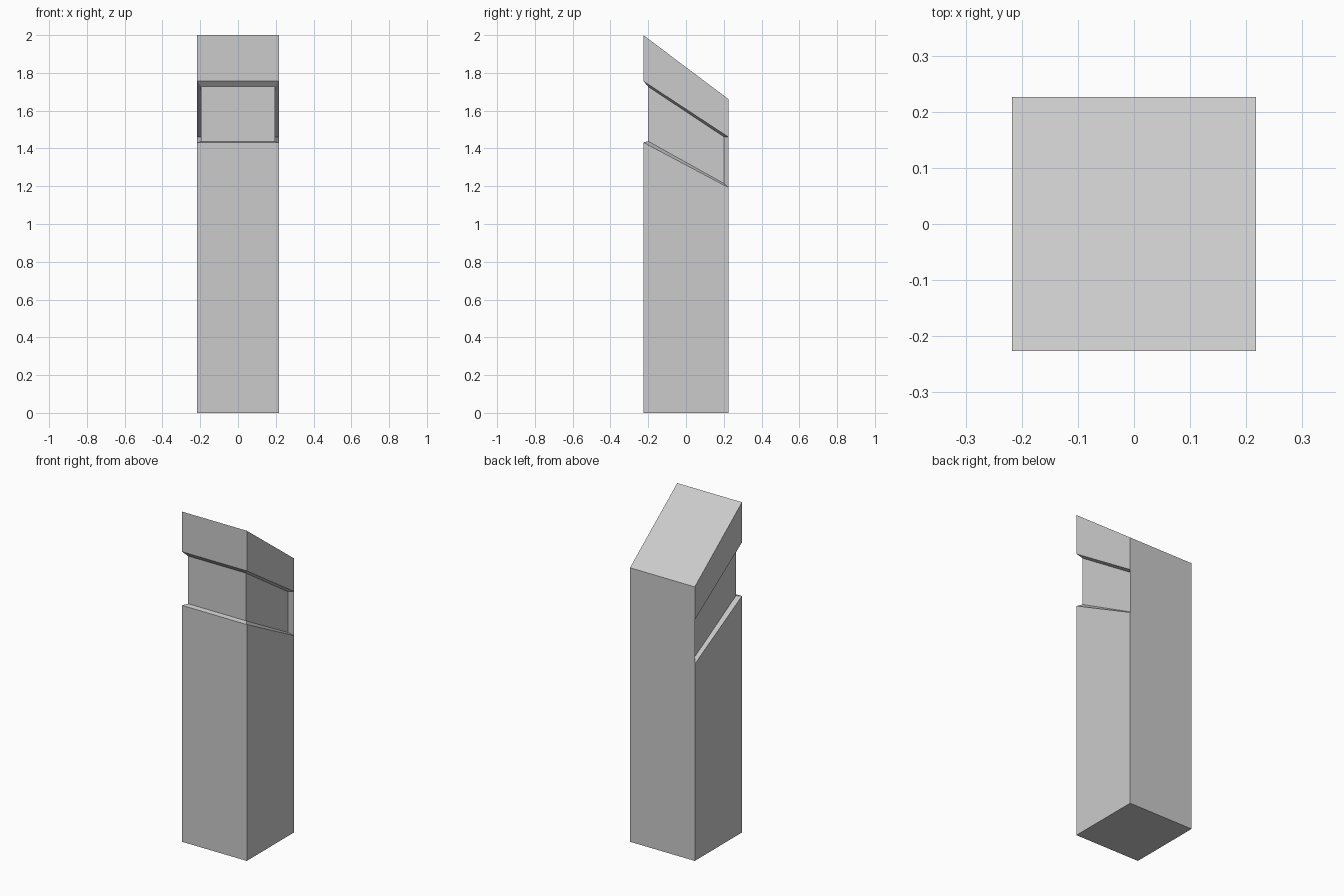
import bpy, bmesh

if "Cube" in bpy.data.objects:
    bpy.data.objects.remove(bpy.data.objects["Cube"])

# Half-width, half-depth of the post and of the recessed neck
OUTER = (0.217, 0.226)
INNER = (0.195, 0.200)

# Each level: footprint, z at front, z at back
LEVELS = [
    (OUTER, 0.0, 0.0),       # base
    (OUTER, 1.432, 1.192),   # lower lip of the groove
    (INNER, 1.438, 1.215),   # bottom of the neck
    (INNER, 1.727, 1.462),   # top of the neck
    (OUTER, 1.757, 1.460),   # upper lip of the groove
    (OUTER, 2.0, 1.66),      # sloped top
]

bm = bmesh.new()


def ring(size, zf, zb):
    """Back-left, front-left, front-right, back-right corners."""
    x, y = size
    return [bm.verts.new(p) for p in
            ((-x, y, zb), (-x, -y, zf), (x, -y, zf), (x, y, zb))]


rings = [ring(*level) for level in LEVELS]

# Left, front and right walls, including the groove
for a, b in zip(rings, rings[1:]):
    for i in range(3):
        bm.faces.new((a[i], a[i + 1], b[i + 1], b[i]))

# Slanted ends of the groove at the back corners
for i in (0, 3):
    bm.faces.new([r[i] for r in rings[1:5]])

# Flush back wall, base and top
outer = [rings[k] for k in (0, 1, 4, 5)]
bm.faces.new([r[0] for r in outer] + [r[3] for r in reversed(outer)])
bm.faces.new(rings[0])
bm.faces.new(rings[-1])
bmesh.ops.recalc_face_normals(bm, faces=bm.faces)

mesh = bpy.data.meshes.new("grooved_post")
bm.to_mesh(mesh)
bm.free()
bpy.context.collection.objects.link(bpy.data.objects.new("grooved_post", mesh))
